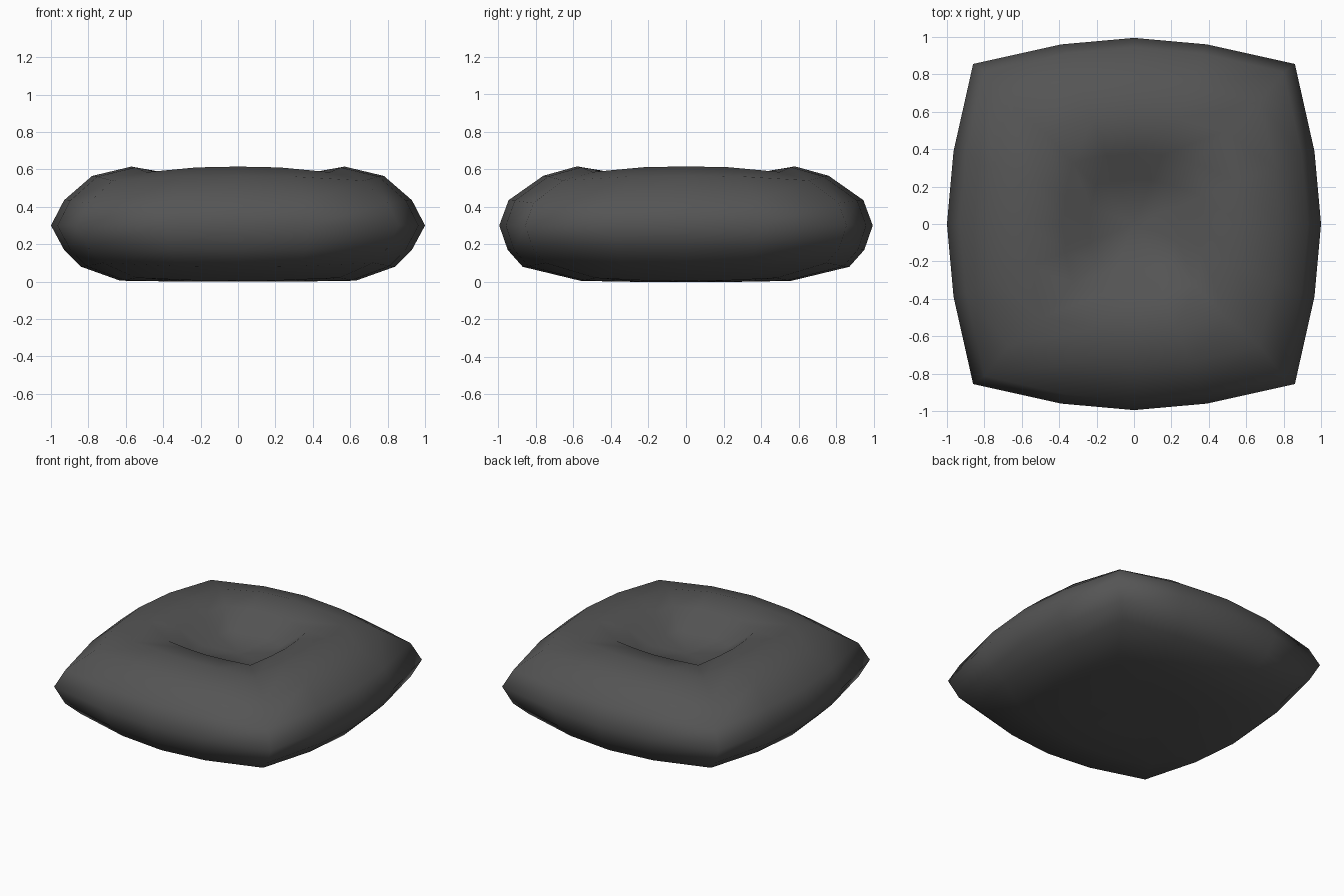
import bpy, bmesh

if "Cube" in bpy.data.objects:
    bpy.data.objects.remove(bpy.data.objects["Cube"])

# Rings from underside to dent: half width, half depth, height at side middle, height at corner
RINGS = [
    (0.30, 0.28, 0.00, 0.00),
    (0.63, 0.56, 0.005, 0.02),
    (0.84, 0.87, 0.08, 0.10),
    (0.93, 0.95, 0.17, 0.18),
    (1.00, 0.995, 0.30, 0.30),
    (0.93, 0.945, 0.435, 0.42),
    (0.78, 0.76, 0.565, 0.54),
    (0.57, 0.58, 0.615, 0.585),
    (0.38, 0.38, 0.58, 0.57),
    (0.24, 0.24, 0.475, 0.47),
]
CORNER = 0.86
# One side of the bulging square outline, in unit size: along, outward, corner weight
SIDE = [(-CORNER, CORNER, 1.0), (-0.39, 0.965, 0.15), (0.0, 1.0, 0.0), (0.39, 0.965, 0.15)]


def outline():
    pts = []
    for turn in range(4):
        for a, o, w in SIDE:
            x, y = a, -o
            for _ in range(turn):
                x, y = -y, x
            pts.append((x, y, w))
    return pts


bm = bmesh.new()
loops = []
for hx, hy, mid, corner in RINGS:
    loops.append([bm.verts.new((x * hx, y * hy, mid + (corner - mid) * w))
                  for x, y, w in outline()])

# Skin between neighbouring rings
for low, high in zip(loops, loops[1:]):
    n = len(low)
    for i in range(n):
        j = (i + 1) % n
        bm.faces.new((low[i], low[j], high[j], high[i]))

# Flat underside and sunken middle
for loop, z in ((loops[0], 0.0), (loops[-1], 0.44)):
    c = bm.verts.new((0, 0, z))
    for i in range(len(loop)):
        bm.faces.new((loop[i], loop[(i + 1) % len(loop)], c))

bmesh.ops.recalc_face_normals(bm, faces=bm.faces)
for f in bm.faces:
    f.smooth = True
mesh = bpy.data.meshes.new("cushion")
bm.to_mesh(mesh)
bm.free()
cushion = bpy.data.objects.new("cushion", mesh)
bpy.context.collection.objects.link(cushion)

# Dark fabric
mat = bpy.data.materials.new("dark_fabric")
mat.diffuse_color = (0.09, 0.09, 0.09, 1)
mat.use_nodes = True
mat.node_tree.nodes["Principled BSDF"].inputs["Base Color"].default_value = mat.diffuse_color
mesh.materials.append(mat)
